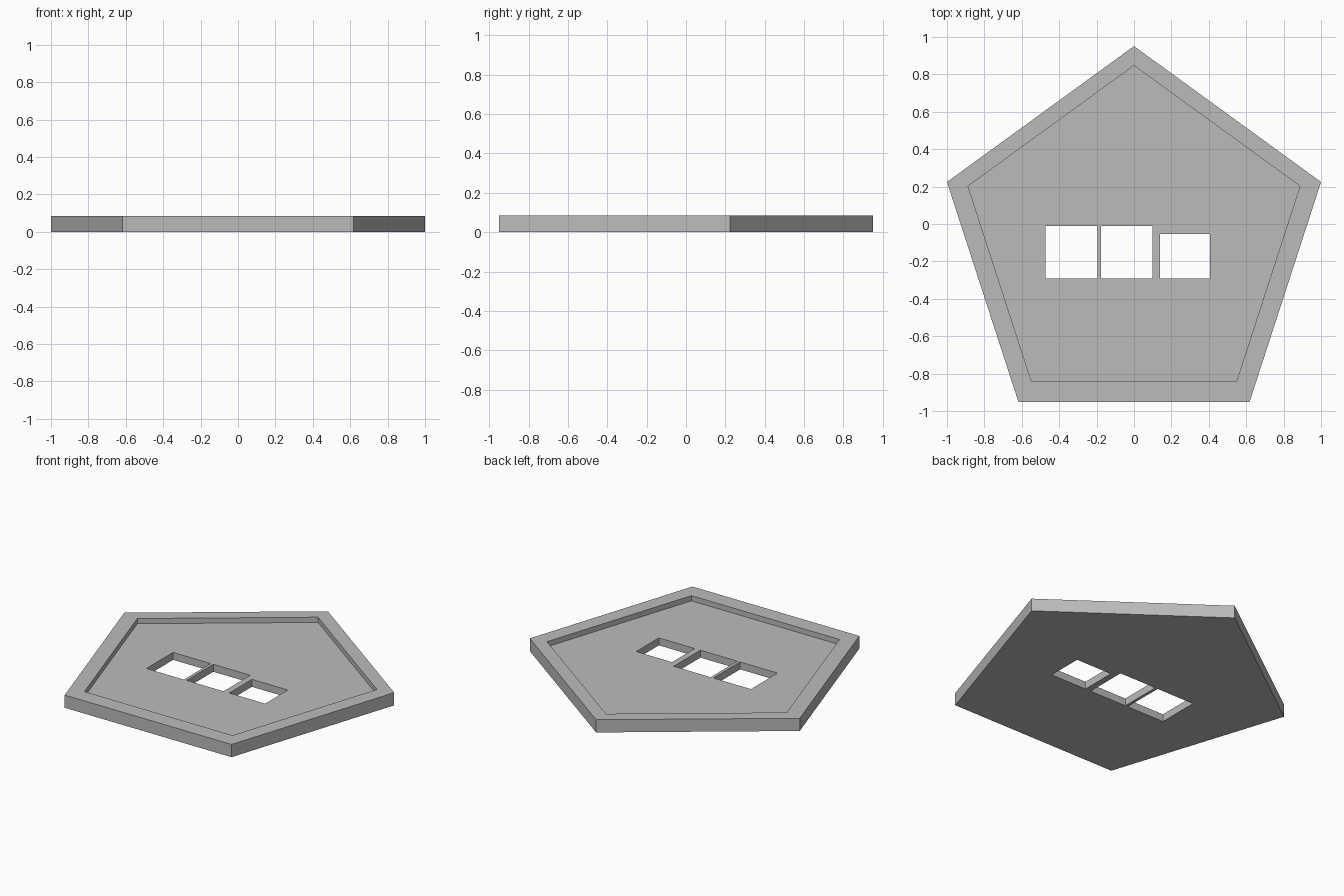
import bpy
import math

HEIGHT = 0.085
FLOOR = 0.05

cube = bpy.data.objects.get("Cube")
if cube:
    bpy.data.objects.remove(cube, do_unlink=True)

grey = bpy.data.materials.new("grey")
grey.use_nodes = True
colour = (0.5, 0.5, 0.5, 1)
grey.diffuse_color = colour
grey.node_tree.nodes["Principled BSDF"].inputs["Base Color"].default_value = colour


def prism(name, outline, z0, z1):
    """Extrude a counter-clockwise outline between two heights."""
    n = len(outline)
    verts = [(x, y, z) for z in (z0, z1) for x, y in outline]
    faces = [tuple(reversed(range(n))), tuple(range(n, 2 * n))]
    faces += [(i, (i + 1) % n, (i + 1) % n + n, i + n) for i in range(n)]
    mesh = bpy.data.meshes.new(name)
    mesh.from_pydata(verts, [], faces)
    mesh.materials.append(grey)
    obj = bpy.data.objects.new(name, mesh)
    bpy.context.collection.objects.link(obj)
    return obj


def pentagon(radius, cy):
    angles = [math.radians(90 + 72 * i) for i in range(5)]
    return [(radius * math.cos(a), cy + radius * math.sin(a)) for a in angles]


def cut(target, cutter):
    """Subtract the cutter, bake the result and drop the cutter."""
    mod = target.modifiers.new("cut", "BOOLEAN")
    mod.operation = "DIFFERENCE"
    mod.solver = "EXACT"
    mod.object = cutter
    bpy.context.view_layer.objects.active = target
    bpy.ops.object.modifier_apply(modifier=mod.name)
    bpy.data.objects.remove(cutter, do_unlink=True)


# Five-sided tray
radius = 1 / math.sin(math.radians(72))
tray = prism("pentagon_tray", pentagon(radius, 0.951 - radius), 0, HEIGHT)

# Recessed floor inside the raised rim
cut(tray, prism("recess_cutter", pentagon(0.933, -0.086), FLOOR, HEIGHT + 0.1))

# Three rectangular openings in a row: left edge, right edge, back edge
for x0, x1, y1 in ((-0.474, -0.196, -0.01), (-0.176, 0.098, -0.01), (0.14, 0.406, -0.053)):
    outline = [(x0, -0.292), (x1, -0.292), (x1, y1), (x0, y1)]
    cut(tray, prism("opening_cutter", outline, -0.1, HEIGHT + 0.1))
